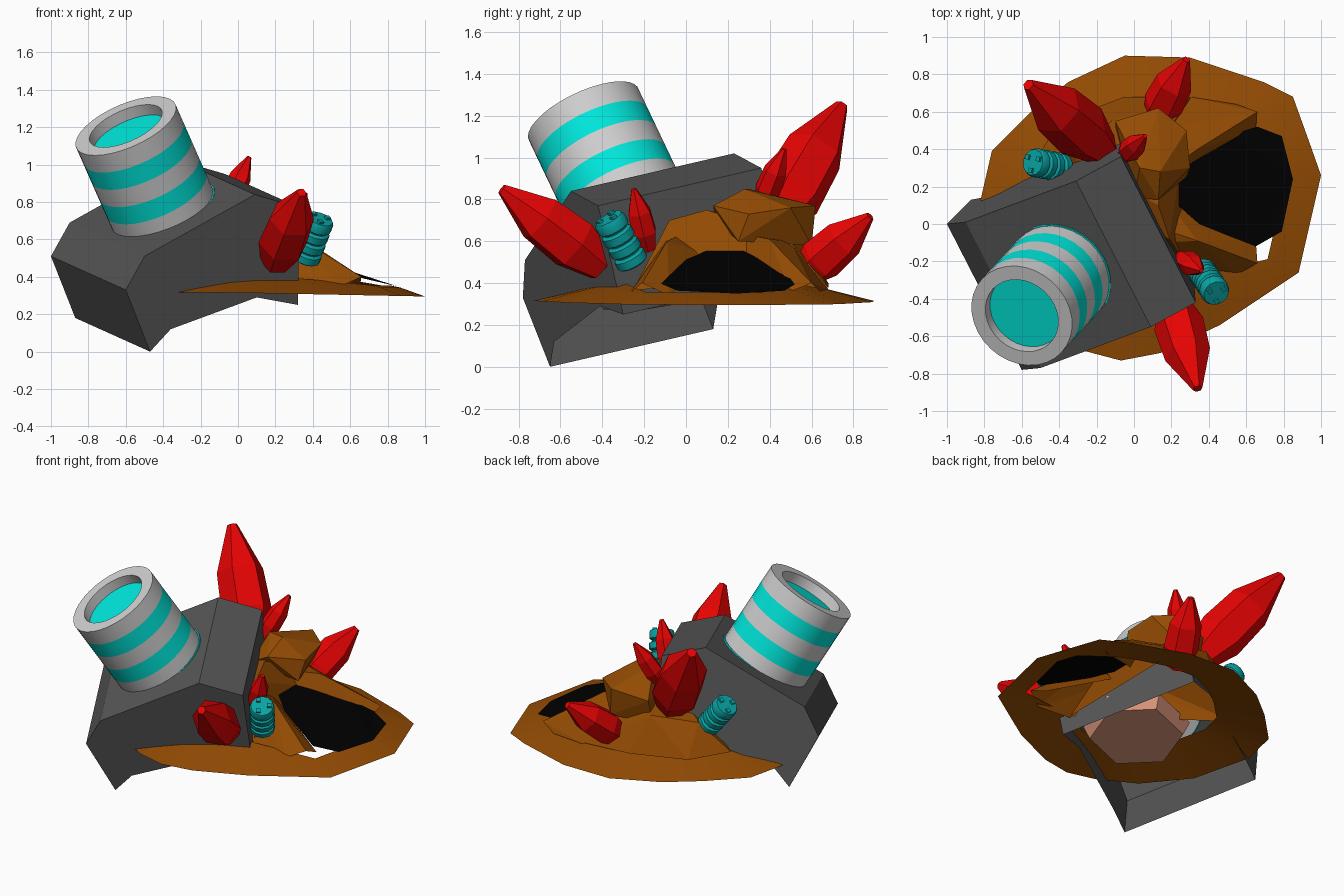
import bpy, bmesh, math
from mathutils import Vector, Matrix

if "Cube" in bpy.data.objects:
    bpy.data.objects.remove(bpy.data.objects["Cube"])


def material(name, r, g, b):
    m = bpy.data.materials.new(name)
    m.use_nodes = True
    m.diffuse_color = (r, g, b, 1)
    m.node_tree.nodes["Principled BSDF"].inputs["Base Color"].default_value = (r, g, b, 1)
    return m


STONE = material("dark_grey", .09, .09, .09)
SILVER = material("light_grey", .62, .62, .62)
CYAN = material("cyan", 0, .8, .71)
TEAL = material("teal", .003, .37, .37)
RED = material("red", .83, .001, .001)
BROWN = material("brown", .3, .073, .001)
BLACK = material("black", 0, 0, 0)
SALMON = material("salmon", .68, .29, .19)


def finish(bm, name, mats, smooth=False, recalc=True):
    if recalc:
        bmesh.ops.recalc_face_normals(bm, faces=bm.faces[:])
    mesh = bpy.data.meshes.new(name)
    bm.to_mesh(mesh)
    bm.free()
    for m in mats:
        mesh.materials.append(m)
    ob = bpy.data.objects.new(name, mesh)
    bpy.context.collection.objects.link(ob)
    if smooth:
        bpy.ops.object.select_all(action='DESELECT')
        ob.select_set(True)
        bpy.context.view_layer.objects.active = ob
        bpy.ops.object.shade_smooth_by_angle(angle=math.radians(35))


def loft(bm, loops, slots=None):
    """Join closed loops of points by quads."""
    rows = [[bm.verts.new(p) for p in loop] for loop in loops]
    n = len(rows[0])
    for k, (a, b) in enumerate(zip(rows, rows[1:])):
        for i in range(n):
            j = (i + 1) % n
            f = bm.faces.new((a[i], a[j], b[j], b[i]))
            f.material_index = slots[k] if slots else 0
    return rows


def lathe(name, start, end, profile, sides, mats, slots=None, smooth=False):
    """Turn (radius, fraction of length) pairs about the line start to end."""
    start, end = Vector(start), Vector(end)
    axis = end - start
    place = Matrix.Translation(start) @ axis.to_track_quat('Z', 'Y').to_matrix().to_4x4()
    bm = bmesh.new()
    loops = []
    for r, t in profile:
        ring = [2 * math.pi * i / sides for i in range(sides)]
        loops.append([place @ Vector((r * math.cos(a), r * math.sin(a), t * axis.length)) for a in ring])
    rows = loft(bm, loops, slots)
    bm.faces.new(rows[0])
    cap = bm.faces.new(rows[-1])
    cap.material_index = slots[-1] if slots else 0
    finish(bm, name, mats, smooth)
    return place


def rock(name, points):
    """Angular lump around a few points, open below."""
    bm = bmesh.new()
    for p in points:
        bm.verts.new(p)
    bmesh.ops.convex_hull(bm, input=bm.verts[:])
    bm.normal_update()
    low = [f for f in bm.faces if f.normal.z < -.6]
    bmesh.ops.delete(bm, geom=low, context='FACES')
    bmesh.ops.dissolve_limit(bm, angle_limit=.05, verts=bm.verts[:], edges=bm.edges[:])
    finish(bm, name, [BROWN])


# Tilted block: one end profile swept along its length, open underneath
profile = [(-.6, -.78, .33), (-.5, -.77, .51), (.09, -.55, .84), (.33, -.42, .77),
           (.32, -.3, .25), (.1, -.41, .29), (-.36, -.63, .12), (-.47, -.65, 0)]
sweep = Vector((-.4, .78, .18))
bm = bmesh.new()
rows = loft(bm, [profile, [Vector(p) + sweep for p in profile]])
for row in rows:
    bm.faces.new(row)
bm.faces.ensure_lookup_table()
bmesh.ops.recalc_face_normals(bm, faces=bm.faces[:])
bmesh.ops.delete(bm, geom=bm.faces[4:7], context='FACES')
finish(bm, "tilted_block", [STONE], recalc=False)

# Banded barrel with a thin base ring and a recessed mouth
mouth = Vector((-.6, -.49, 1.207))
axis = Vector((-.37, -.4, .84)).normalized()
outline = [(.29, 0), (.298, .01), (.298, .19), (.29, .19)]
outline += [(.29, t / 6) for t in range(2, 7)] + [(.21, 1), (.21, .9)]
lathe("banded_barrel", mouth - axis * .66, mouth, outline, 32, [SILVER, CYAN],
      [1, 1, 1, 0, 1, 0, 1, 0, 0, 0, 1], True)

# Flared skirt of the shell, narrower along the dark opening
rim = [(1, .26), (.94, .43), (.85, .68), (.69, .76), (.3, .89), (-.05, .9), (-.35, .76),
       (-.55, .6), (-.76, .39), (-.82, .13), (-.72, -.28), (-.5, -.55), (-.26, -.68),
       (-.07, -.73), (.14, -.69), (.46, -.54), (.88, -.26)]


def skirt_point(x, y, s):
    if x > .87:
        s = (1 + s) / 2
    return .05 + (x - .05) * s, .1 + (y - .1) * s, .315 + .2 * (1 - s) - .02 * max(x, 0) * (s == 1)


bm = bmesh.new()
loft(bm, [[skirt_point(x, y, s) for x, y in rim] for s in (1, .72, .6)])
bm.normal_update()
if sum(f.normal.z for f in bm.faces) < 0:
    bmesh.ops.reverse_faces(bm, faces=bm.faces[:])
finish(bm, "shell_skirt", [BROWN], True, recalc=False)

# Angular shell dome and the boulder on top
rock("shell_dome", [(.3, -.25, .37), (.17, .48, .62), (.16, -.1, .61), (.15, .3, .66),
                    (.3, .68, .38), (-.05, .68, .4), (-.4, .55, .4), (-.55, .3, .4),
                    (-.36, .38, .58), (-.12, .55, .63), (.13, .1, .75), (.19, -.08, .7)])
rock("shell_boulder", [(-.1, .55, .72), (-.1, .5, .55), (.13, .62, .77), (.15, .6, .58), (.28, .5, .76),
                       (.3, .3, .73), (.28, .25, .6), (.13, .13, .77), (0, .14, .7),
                       (.03, .3, .85), (.14, .28, .85)])

# Ridged walls either side of the dark opening
rock("back_opening_wall", [(.66, .6, .4), (.34, .4, .61), (.2, .3, .63), (.65, .5, .36), (.52, .46, .4),
                           (.2, .24, .52), (.55, .64, .36), (.3, .68, .37), (.12, .5, .6)])
rock("front_opening_wall", [(.66, -.21, .4), (.34, -.09, .6), (.16, -.03, .63), (.65, -.08, .34),
                            (.35, .04, .46), (.18, .12, .53), (.55, -.27, .35), (.3, -.26, .36), (.12, -.1, .6)])

# Dark opening as a thin plate on the slope
hole = [(.19, .24), (.52, .48), (.66, .52), (.79, .47), (.85, .24), (.79, -.04), (.65, -.12),
        (.35, 0), (.2, .13)]
bm = bmesh.new()
bm.faces.new([bm.verts.new((x, y, .35 + .23 * min(.85 - x, .19) + .38 * max(.66 - x, 0)))
              for x, y in reversed(hole)])
bmesh.ops.reverse_faces(bm, faces=bm.faces[:] if bm.faces[:][0].calc_center_median().z < 0 else [])
bmesh.ops.triangulate(bm, faces=bm.faces[:])
finish(bm, "dark_opening", [BLACK], recalc=False)

# Crystals
crystals = {"large_back": ((-.17, .4, .66), (-.565, .745, 1.25), .16),
            "lower_back": ((.11, .55, .43), (.28, .88, .72), .11),
            "front": ((.2, -.4, .48), (.34, -.88, .85), .135),
            "small_top": ((-.06, .36, .77), (.06, .47, 1.04), .063),
            "small_front": ((.25, -.18, .56), (.36, -.25, .85), .065)}
for word, (a, b, r) in crystals.items():
    lathe(word + "_crystal", a, b, [(r * .6, 0), (r, .28), (r * .92, .62), (r * .2, 1)], 6, [RED])

# Ribbed studs with small cap lugs
ribs = []
for k in range(4):
    ribs += [(.062, k / 4), (.078, k / 4 + .04), (.078, k / 4 + .19), (.062, k / 4 + .23)]
ribs[-1] = (.07, 1)
studs = {"back": ((-.38, .3, .54), (-.54, .33, .73)), "front": ((.36, -.25, .49), (.44, -.37, .71))}
for word, (a, b) in studs.items():
    place = lathe(word + "_ribbed_stud", a, b, ribs, 12, [TEAL], smooth=True)
    top = (Vector(b) - Vector(a)).length
    bm = bmesh.new()
    for i in range(3):
        turn = 2 * math.pi * i / 3
        spot = Vector((.045 * math.cos(turn), .045 * math.sin(turn), top))
        bmesh.ops.create_cube(bm, size=.026, matrix=place @ Matrix.Translation(spot))
    finish(bm, word + "_stud_lugs", [TEAL])

# Soft body hidden inside the block
lathe("inner_body", (-.12, -.12, .32), (-.15, -.15, .55), [(.29, 0), (.33, .4), (.2, 1)], 6, [SALMON])
